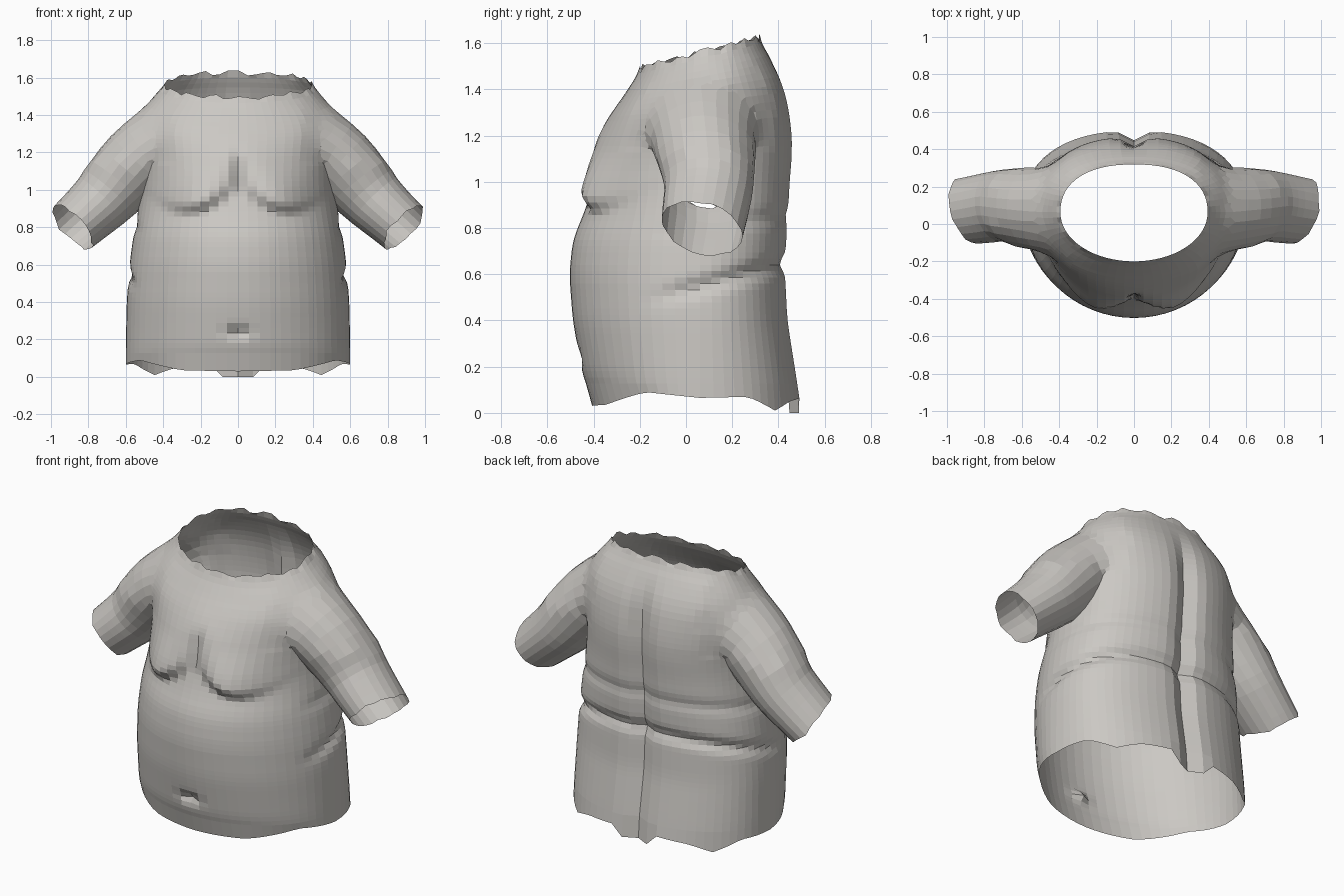
import bpy, bmesh, math, random
from mathutils import Vector

random.seed(4)
if "Cube" in bpy.data.objects:
    bpy.data.objects.remove(bpy.data.objects["Cube"])

skin = bpy.data.materials.new("warm grey skin")
skin.use_nodes = True
skin.diffuse_color = (0.6, 0.58, 0.55, 1)
skin.node_tree.nodes["Principled BSDF"].inputs["Base Color"].default_value = skin.diffuse_color

CENTRE_Y = 0.06
SEGMENTS, RINGS = 64, 54
# height, half width, front depth, back depth
PROFILE = [(.05, .60, .40, .50), (.15, .60, .445, .485), (.4, .595, .49, .445),
           (.6, .58, .505, .435), (.75, .56, .49, .44), (.88, .535, .435, .45),
           (1.0, .52, .40, .455), (1.1, .515, .385, .465), (1.22, .525, .365, .465),
           (1.35, .54, .32, .435), (1.45, .50, .265, .375), (1.52, .43, .22, .335),
           (1.56, .375, .19, .31)]
# angle from the front, height of the ragged lower edge
HEM = [(0, .03), (30, .035), (60, .09), (90, .065), (115, .07), (135, .01),
       (150, .05), (170, .065), (174, 0), (180, 0)]


def sample(table, t):
    """Interpolate table rows by their first column."""
    for a, b in zip(table, table[1:]):
        if t <= b[0]:
            f = (t - a[0]) / (b[0] - a[0])
            return [p + (q - p) * f for p, q in zip(a, b)][1:]
    return table[-1][1:]


def smooth_sample(table, t, width=.04):
    rows = [sample(table, min(max(t + d, table[0][0]), table[-1][0])) for d in (-width, 0, width)]
    return [sum(c) / 3 for c in zip(*rows)]


def bell(v, width):
    return math.exp(-(v / width) ** 2)


def step(v):
    v = min(max(v, 0), 1)
    return v * v * (3 - 2 * v)


def torso_point(z, angle):
    half, front, back = smooth_sample(PROFILE, z)
    s, c = math.sin(angle), math.cos(angle)
    if c > 0:
        x, y = half * s, CENTRE_Y - (front + CENTRE_Y) * c
    else:
        power = .86
        x = half * math.copysign(abs(s) ** power, s)
        y = CENTRE_Y + (back - CENTRE_Y) * abs(c) ** power
    ax = abs(x)
    if c > 0:
        # chest lobes with a curved underside, cleavage and navel
        base = .85 + 2.2 * (ax - .27) ** 2
        lobe = step((z - base) / .085) * bell(max(0, z - base - .1), .17)
        y -= .07 * bell(ax - .21, .17) * lobe
        y += .025 * bell(x, .03) * bell(z - 1.1, .09)
        y += .04 * bell(x, .045) * bell(z - .24, .03)
    else:
        # spine groove
        y -= .05 * bell(x, .06) * step((1.5 - z) / .3)
    # slanting folds around the waist
    for level, slope, depth in ((.53, .27, .025), (.80, .12, .01)):
        fold = depth * bell(z - level - slope * y, .035) * step((y + .2) / .25)
        x -= math.copysign(fold * abs(s), s)
        y += fold * c
    z += .25 * step((z - 1.15) / .4) * (y - CENTRE_Y)
    return Vector((x, y, z))


def loft(name, rings):
    """Skin a list of rings and close each end with a fan tagged as a cap."""
    bm = bmesh.new()
    loops = [[bm.verts.new(p) for p in ring] for ring in rings]
    n = len(loops[0])
    for a, b in zip(loops, loops[1:]):
        for i in range(n):
            j = (i + 1) % n
            bm.faces.new((a[i], a[j], b[j], b[i]))
    for loop in (loops[0], loops[-1]):
        middle = bm.verts.new(sum((v.co for v in loop), Vector()) / n)
        for i in range(n):
            bm.faces.new((loop[i], loop[(i + 1) % n], middle)).material_index = 1
    bmesh.ops.recalc_face_normals(bm, faces=bm.faces)
    mesh = bpy.data.meshes.new(name)
    bm.to_mesh(mesh)
    bm.free()
    mesh.materials.append(skin)
    mesh.materials.append(skin)
    obj = bpy.data.objects.new(name, mesh)
    bpy.context.collection.objects.link(obj)
    return obj


# Torso with ragged hem and neck opening
rings = []
for r in range(RINGS + 1):
    z = .1 + (1.56 - .1) * r / RINGS
    rings.append([torso_point(z, math.tau * i / SEGMENTS) for i in range(SEGMENTS)])
hem = []
for i in range(SEGMENTS):
    p = torso_point(.05, math.tau * i / SEGMENTS)
    degrees = 360 * i / SEGMENTS
    p.z = sample(HEM, min(degrees, 360 - degrees))[0]
    hem.append(p)
rings[0] = hem
for i, p in enumerate(rings[-1]):
    p.z += random.uniform(-.008, .008) + (.008 if i % 4 < 2 else -.006)
torso = loft("torso", rings)

# Upper arms: centre, radius across, radius front to back
ARM = [((.27, .07, 1.24), .16, .20), ((.48, .065, 1.235), .225, .245),
       ((.59, .085, 1.11), .21, .215), ((.70, .10, .97), .175, .19),
       ((.79, .085, .885), .16, .185), ((.885, .07, .80), .15, .175)]
ARM_SIDES = 24


def arm_rings(side):
    out = []
    steps = 12
    table = [(k, *c, a, b) for k, (c, a, b) in enumerate(ARM)]
    last = len(ARM) - 1
    for r in range(steps + 1):
        t = last * r / steps
        x, y, z, across, deep = smooth_sample(table, t, .3) if r < steps else sample(table, t)
        p, q = sample(table, max(t - .5, 0)), sample(table, min(t + .5, last))
        along = Vector((q[0] - p[0], 0, q[2] - p[2])).normalized()
        outward = Vector((-along.z, 0, along.x))
        ring = []
        for i in range(ARM_SIDES):
            a = math.tau * i / ARM_SIDES
            v = Vector((x, y, z)) + outward * across * math.cos(a) + Vector((0, deep * math.sin(a), 0))
            v += along * .055 * math.sin(a) * (r / steps) ** 2   # slanted cuff
            if r == steps:
                v += along * random.uniform(-.008, .01)
            ring.append(Vector((side * v.x, v.y, v.z)))
        out.append(ring)
    return out


for side, label in ((1, "left"), (-1, "right")):
    arm = loft(label + "_arm", arm_rings(side))
    arm.hide_render = True
    join = torso.modifiers.new("join", 'BOOLEAN')
    join.operation = 'UNION'
    join.solver = 'EXACT'
    join.object = arm

# Apply the union, remove the helpers
graph = bpy.context.evaluated_depsgraph_get()
merged = bpy.data.meshes.new_from_object(torso.evaluated_get(graph))
torso.modifiers.clear()
torso.data = merged
for label in ("left_arm", "right_arm"):
    bpy.data.objects.remove(bpy.data.objects[label])

# Open the neck, hem and cuffs, then blend the shoulders
bm = bmesh.new()
bm.from_mesh(merged)
bmesh.ops.delete(bm, geom=[f for f in bm.faces if f.material_index == 1], context='FACES')
bmesh.ops.remove_doubles(bm, verts=bm.verts, dist=.01)
shoulders = [v for v in bm.verts if abs(v.co.x) > .36 and v.co.z > 1.15 and not v.is_boundary]
for _ in range(8):
    bmesh.ops.smooth_vert(bm, verts=shoulders, factor=.5, use_axis_x=True, use_axis_y=True, use_axis_z=True)
for f in bm.faces:
    f.material_index = 0
    f.smooth = False
bm.to_mesh(merged)
bm.free()
merged.materials.clear()
merged.materials.append(skin)
torso.name = "torso_with_arms"
